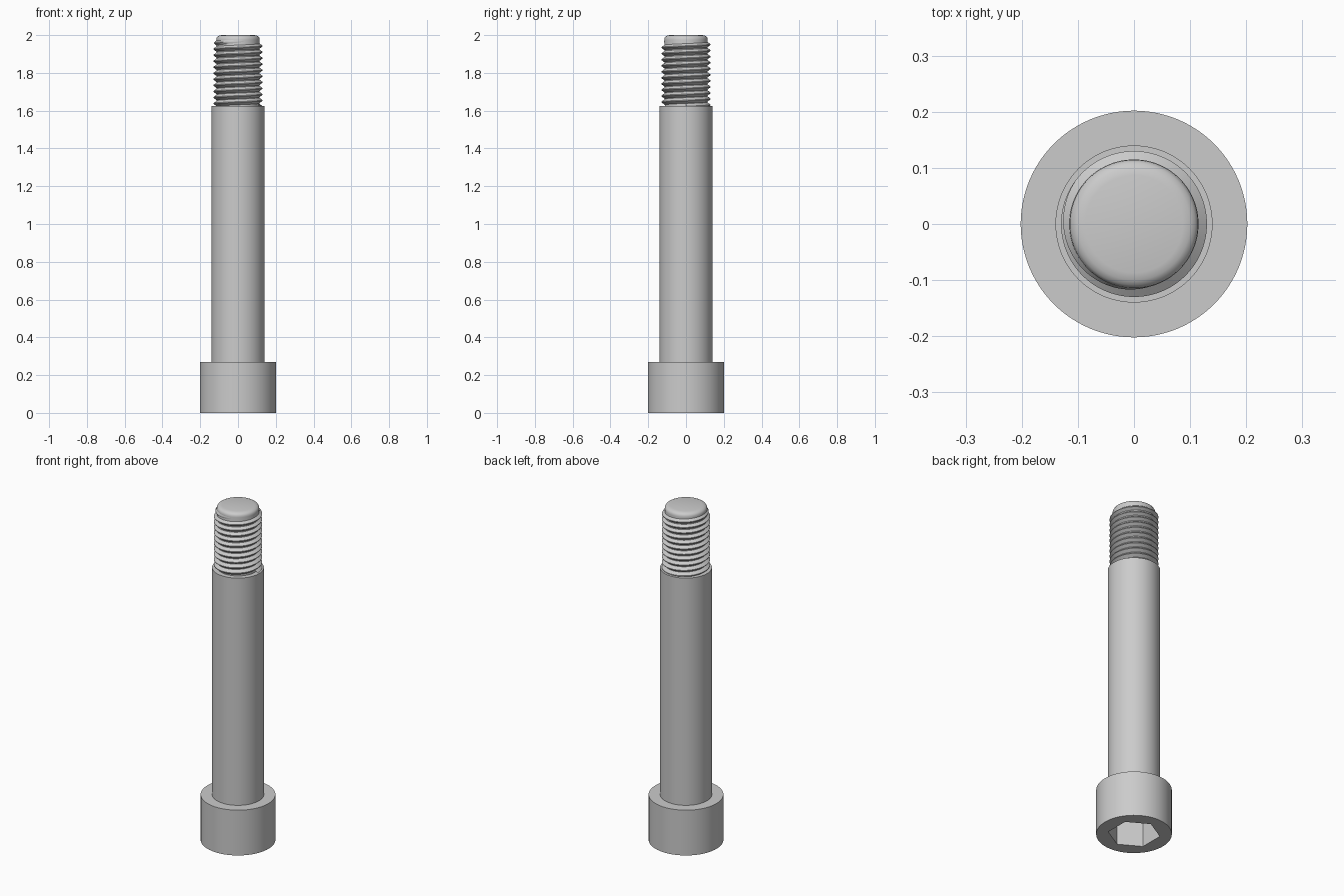
import bpy
import bmesh
from math import cos, sin, pi, radians

if "Cube" in bpy.data.objects:
    bpy.data.objects.remove(bpy.data.objects["Cube"])

SEGMENTS = 96
steel = bpy.data.materials.new("steel grey")
steel.use_nodes = True
steel.diffuse_color = (0.6, 0.6, 0.6, 1)
steel.node_tree.nodes["Principled BSDF"].inputs["Base Color"].default_value = (0.6, 0.6, 0.6, 1)


def add_object(name, bm):
    bmesh.ops.recalc_face_normals(bm, faces=bm.faces)
    mesh = bpy.data.meshes.new(name)
    bm.to_mesh(mesh)
    bm.free()
    obj = bpy.data.objects.new(name, mesh)
    obj.data.materials.append(steel)
    bpy.context.collection.objects.link(obj)
    return obj


def smooth(obj, angle=30):
    bpy.ops.object.select_all(action="DESELECT")
    obj.select_set(True)
    bpy.context.view_layer.objects.active = obj
    bpy.ops.object.shade_smooth_by_angle(angle=radians(angle))


def lathe(name, profile, sides=SEGMENTS, turn=0):
    """Stack rings of (radius, height) and cap both ends."""
    bm = bmesh.new()
    rings = [[bm.verts.new((r * cos(turn + 2 * pi * i / sides),
                            r * sin(turn + 2 * pi * i / sides), z))
              for i in range(sides)] for r, z in profile]
    for low, high in zip(rings, rings[1:]):
        for i in range(sides):
            j = (i + 1) % sides
            bm.faces.new((low[i], low[j], high[j], high[i]))
    bm.faces.new(rings[0])
    bm.faces.new(rings[-1])
    return add_object(name, bm)


def helical_thread(name, root, crest, start, pitch, turns):
    """Sweep a V-shaped ridge round the core, running out at the top."""
    bm = bmesh.new()
    steps = int(SEGMENTS * turns)
    half_crest = pitch * 0.06
    previous = None
    for k in range(steps + 1):
        angle = 2 * pi * k / SEGMENTS
        z = start + pitch * k / SEGMENTS
        fade = min(1, (steps - k) / (SEGMENTS * 0.5))
        outer = root + (crest - root) * fade
        section = [(root, -pitch / 2), (outer, -half_crest),
                   (outer, half_crest), (root, pitch / 2)]
        row = [bm.verts.new((r * cos(angle), r * sin(angle), z + dz)) for r, dz in section]
        if previous:
            for a in range(3):
                bm.faces.new((previous[a], row[a], row[a + 1], previous[a + 1]))
        previous = row
    bmesh.ops.remove_doubles(bm, verts=bm.verts, dist=0.00002)
    return add_object(name, bm)


# Cylindrical head with a hexagonal key socket cut from below
head = lathe("head", [(0.202, 0), (0.202, 0.27)])
cutter = lathe("socket_cutter", [(0.14, -0.05), (0.14, 0.16)], sides=6, turn=pi / 6)
cut = head.modifiers.new("socket", "BOOLEAN")
cut.operation = "DIFFERENCE"
cut.solver = "EXACT"
cut.object = cutter
bpy.ops.object.select_all(action="DESELECT")
head.select_set(True)
bpy.context.view_layer.objects.active = head
bpy.ops.object.modifier_apply(modifier="socket")
bpy.data.objects.remove(cutter)
smooth(head)

# Plain shank
smooth(lathe("shank", [(0.14, 0.27), (0.14, 1.625)]))

# Threaded core with a rounded tip
smooth(lathe("threaded_core", [(0.112, 1.625), (0.115, 1.975), (0.114, 1.984),
                               (0.109, 1.992), (0.1, 1.997), (0.087, 2)]))

# Screw thread
smooth(helical_thread("screw_thread", 0.111, 0.13, 1.622, 0.032, 10.9))
